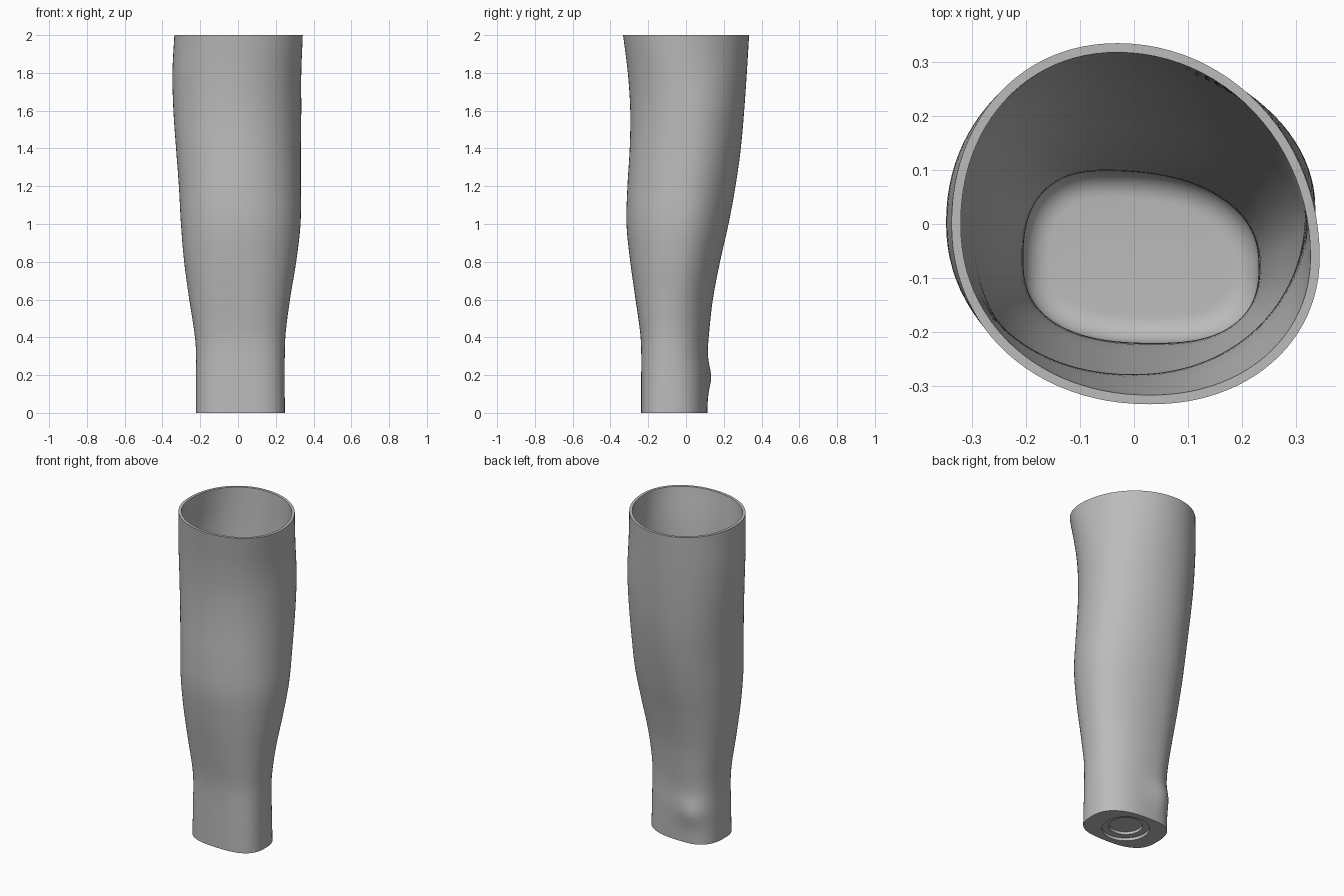
import bpy, bmesh, math
from mathutils import Vector

if "Cube" in bpy.data.objects:
    bpy.data.objects.remove(bpy.data.objects["Cube"], do_unlink=True)

SEGMENTS = 96
WALL = 0.017
FLOOR = 0.06
FILLET = 0.05

# Outline extents by height: z, left x, right x, front y, back y
EXTENTS = [
    (0, -.222, .248, -.237, .113),
    (.2, -.222, .247, -.237, .117),
    (.32, -.222, .248, -.237, .115),
    (.42, -.23, .252, -.242, .122),
    (.6, -.258, .275, -.267, .142),
    (.8, -.285, .308, -.295, .18),
    (1, -.302, .331, -.315, .225),
    (1.2, -.313, .333, -.31, .262),
    (1.4, -.328, .333, -.298, .29),
    (1.6, -.342, .335, -.295, .308),
    (1.8, -.347, .335, -.308, .322),
    (2, -.337, .343, -.333, .334),
]

# Where each side peaks, and roundness of the back-left and other corners:
# z, y of low-x peak, y of high-x peak, x of back peak, x of front peak, powers
PEAKS = [
    (0, -.07, -.08, -.05, .05, 2.5, 2.7),
    (.5, -.06, -.07, -.05, .03, 2.1, 2.4),
    (1, -.04, -.02, -.04, 0, 2, 2.2),
    (1.6, 0, .03, -.03, 0, 2, 2.1),
    (2, 0, -.06, -.03, .03, 2, 2.1),
]


def interpolate(table, z):
    """Smooth cubic interpolation through the rows of a table."""
    i = 0
    while i < len(table) - 2 and z > table[i + 1][0]:
        i += 1
    a, b = table[i], table[i + 1]
    before, after = table[max(i - 1, 0)], table[min(i + 2, len(table) - 1)]
    span = b[0] - a[0]
    t = (z - a[0]) / span
    values = []
    for k in range(1, len(a)):
        m0 = (b[k] - before[k]) / (b[0] - before[0]) * span
        m1 = (after[k] - a[k]) / (after[0] - a[0]) * span
        d = b[k] - a[k]
        values.append(a[k] + t * (m0 + t * (3 * d - 2 * m0 - m1 + t * (m0 + m1 - 2 * d))))
    return values


def outline(z, inset=0.0, height=None):
    """Closed rounded section, each quadrant its own superellipse arc."""
    x0, x1, y0, y1 = interpolate(EXTENTS, z)
    y_low, y_high, x_back, x_front, n_slant, n_round = interpolate(PEAKS, z)
    points = []
    for i in range(SEGMENTS):
        a = math.tau * i / SEGMENTS
        c, s = math.cos(a), math.sin(a)
        n = n_slant if c > 0 and s > 0 else n_round
        cx = x_back if s > 0 else x_front
        cy = y_high if c > 0 else y_low
        rx = (x1 - cx if c > 0 else cx - x0) - inset
        ry = (y1 - cy if s > 0 else cy - y0) - inset
        p = Vector((cx + math.copysign(abs(c) ** (2 / n), c) * rx,
                    cy + math.copysign(abs(s) ** (2 / n), s) * ry,
                    z if height is None else height))
        # Wrist bone bump on the outside
        if inset == 0:
            d = ((p.x + .1) / .085) ** 2 + ((p.y - .1) / .085) ** 2 + ((z - .19) / .075) ** 2
            p += Vector((-.5, .85, 0)) * .022 * math.exp(-d)
        points.append(p)
    return points


def circle(radius, z):
    """Round ring for the socket under the base."""
    return [Vector((.01 + radius * math.cos(math.tau * i / SEGMENTS),
                    -.062 + radius * math.sin(math.tau * i / SEGMENTS), z))
            for i in range(SEGMENTS)]


# Socket recess, outer skin, rim, inner skin and floor as one loft
rings = [circle(.095, .035), circle(.095, .018), circle(.135, .018), circle(.135, 0)]
steps = 60
rings += [outline(2 * i / steps) for i in range(steps + 1)]
top_of_fillet = FLOOR + FILLET
for i in range(steps + 1):
    rings.append(outline(2 - (2 - top_of_fillet) * i / steps, WALL))
for i in range(1, 9):
    a = math.pi / 2 * i / 8
    rings.append(outline(top_of_fillet, WALL + FILLET * (1 - math.cos(a)),
                         top_of_fillet - FILLET * math.sin(a)))

bm = bmesh.new()
loops = [[bm.verts.new(p) for p in ring] for ring in rings]
for low, high in zip(loops, loops[1:]):
    for i in range(SEGMENTS):
        j = (i + 1) % SEGMENTS
        bm.faces.new((low[i], low[j], high[j], high[i]))
bm.faces.new(list(reversed(loops[0])))
bm.faces.new(loops[-1])
bmesh.ops.recalc_face_normals(bm, faces=bm.faces[:])
mesh = bpy.data.meshes.new("forearm_shell")
bm.to_mesh(mesh)
bm.free()
shell = bpy.data.objects.new("forearm_shell", mesh)
bpy.context.collection.objects.link(shell)

# Plain grey plastic
grey = bpy.data.materials.new("plain_grey")
grey.use_nodes = True
colour = (.5, .5, .5, 1)
grey.diffuse_color = colour
grey.node_tree.nodes["Principled BSDF"].inputs["Base Color"].default_value = colour
mesh.materials.append(grey)

bpy.ops.object.select_all(action="DESELECT")
shell.select_set(True)
bpy.context.view_layer.objects.active = shell
bpy.ops.object.shade_smooth_by_angle(angle=math.radians(35))
